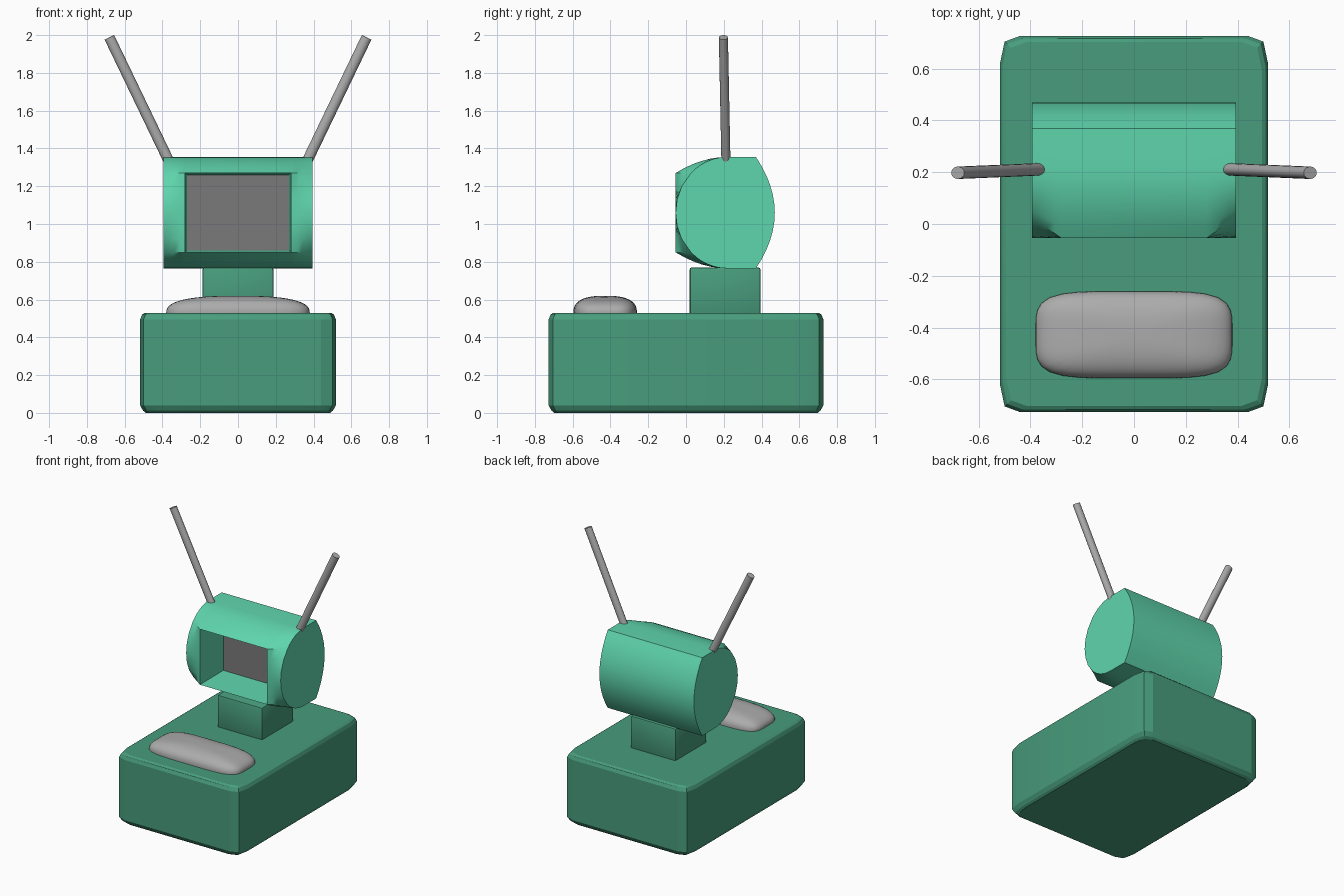
import bpy, bmesh, math
from mathutils import Vector, Matrix

if "Cube" in bpy.data.objects:
    bpy.data.objects.remove(bpy.data.objects["Cube"])


def srgb(r, g, b):
    lin = lambda c: (c / 255 / 12.92) if c < 11 else ((c / 255 + 0.055) / 1.055) ** 2.4
    return (lin(r), lin(g), lin(b), 1.0)


def material(name, colour):
    m = bpy.data.materials.new(name)
    m.diffuse_color = srgb(*colour)
    m.use_nodes = True
    m.node_tree.nodes["Principled BSDF"].inputs["Base Color"].default_value = m.diffuse_color
    return m


dark_green = material("dark green", (72, 157, 125))
light_green = material("light green", (95, 214, 173))
screen_grey = material("screen grey", (122, 122, 122))
metal_grey = material("metal grey", (172, 172, 172))


def finish(bm, name, mats, angle=30):
    bmesh.ops.recalc_face_normals(bm, faces=bm.faces[:])
    me = bpy.data.meshes.new(name)
    bm.to_mesh(me)
    bm.free()
    for m in mats:
        me.materials.append(m)
    ob = bpy.data.objects.new(name, me)
    bpy.context.collection.objects.link(ob)
    me.shade_smooth()
    me.set_sharp_from_angle(angle=math.radians(angle))
    return ob


def loft(bm, rings):
    """Skin closed rings of points and cap both ends."""
    vr = [[bm.verts.new(p) for p in r] for r in rings]
    n = len(vr[0])
    for a, b in zip(vr, vr[1:]):
        for i in range(n):
            j = (i + 1) % n
            bm.faces.new((a[i], a[j], b[j], b[i]))
    bm.faces.new(vr[0])
    bm.faces.new(vr[-1])


# base: chamfered slab
corner = [(0.518, 0.62), (0.5, 0.705), (0.44, 0.727)]
outline = (corner + [(-x, y) for x, y in reversed(corner)]
           + [(-x, -y) for x, y in corner] + [(x, -y) for x, y in reversed(corner)])
rings = []
for z, inset in ((0.0, 0.03), (0.012, 0.015), (0.04, 0), (0.495, 0), (0.52, 0.01), (0.53, 0.024)):
    rings.append([(x - math.copysign(inset, x), y - math.copysign(inset, y), z) for x, y in outline])
bm = bmesh.new()
loft(bm, rings)
finish(bm, "base", [dark_green], 20)

# neck block
bm = bmesh.new()
bmesh.ops.create_cube(bm, size=1, matrix=Matrix.Translation((0, 0.207, 0.64))
                      @ Matrix.Diagonal((0.376, 0.376, 0.26, 1)))
bmesh.ops.bevel(bm, geom=bm.edges[:], offset=0.012, segments=2, profile=0.5, affect='EDGES')
finish(bm, "neck", [dark_green])

# head: square-fronted section at the screen, blending to rounded ends
H, ZC = 0.295, 1.06
FRONT, OPEN_X, END_X, OPEN_H = -0.055, 0.28, 0.395, 0.21
mid, end = [], []
for k in range(4):
    dz = OPEN_H * k / 3
    mid.append((FRONT, dz))
    end.append((0.22 - 0.275 * math.sqrt(1 - (dz / H) ** 2), dz))
a0 = math.asin(OPEN_H / H)
for j in range(1, 7):
    t = j / 6
    a = a0 + (math.pi / 2 - a0) * t
    mid.append((FRONT + 0.275 * t, H - (H - OPEN_H) * (1 - t) ** 2))
    end.append((0.22 - 0.275 * math.cos(a), H * math.sin(a)))
for k in range(7):
    dz = H * (1 - k / 6)
    p = (0.37 + 0.1 * (1 - (dz / H) ** 2), dz)
    mid.append(p)
    end.append(p)


def head_ring(x):
    t = max(0, (abs(x) - OPEN_X) / (END_X - OPEN_X))
    half = [(m[0] + (e[0] - m[0]) * t, m[1] + (e[1] - m[1]) * t) for m, e in zip(mid, end)]
    full = half + [(y, -z) for y, z in half[-2:0:-1]]
    return [(x, y, ZC + z) for y, z in full]


side = [OPEN_X + (END_X - OPEN_X) * i / 4 for i in range(5)]
bm = bmesh.new()
loft(bm, [head_ring(x) for x in [-x for x in reversed(side)] + side])
bmesh.ops.recalc_face_normals(bm, faces=bm.faces[:])
# recess with the screen at its back
opening = [f for f in bm.faces if all(v.co.y < FRONT + 0.001 and abs(v.co.x) < OPEN_X + 0.001
                                      for v in f.verts)
           and abs(f.calc_center_median().x) < 0.01]
bmesh.ops.inset_region(bm, faces=opening, thickness=0.01, depth=0, use_even_offset=True)
for v in {v for f in opening for v in f.verts}:
    v.co.y += 0.265
for f in opening:
    f.material_index = 1
finish(bm, "head", [light_green, screen_grey])

# antennas: slim leaning rods
for s, name in ((-1, "left_antenna"), (1, "right_antenna")):
    a, b = Vector((s * 0.35, 0.212, 1.3)), Vector((s * 0.681, 0.198, 1.988))
    d = b - a
    bm = bmesh.new()
    bmesh.ops.create_cone(bm, cap_ends=True, segments=16, radius1=0.028, radius2=0.028, depth=d.length)
    rot = Vector((0, 0, 1)).rotation_difference(d).to_matrix().to_4x4()
    bmesh.ops.transform(bm, verts=bm.verts[:], matrix=Matrix.Translation((a + b) / 2) @ rot
                        @ Matrix.Diagonal((1, 0.86, 1, 1)))
    finish(bm, name, [metal_grey])

# pad: soft pillow on the front of the base
bm = bmesh.new()
bmesh.ops.create_uvsphere(bm, u_segments=48, v_segments=24, radius=1)
for v in bm.verts:
    x, y, z = v.co
    r = (abs(x) ** 4.5 + abs(y) ** 4.5) ** (1 / 4.5)
    k = (r ** 2.6 + abs(z) ** 2.6) ** (-1 / 2.6)
    v.co = (x * k * 0.38, -0.428 + y * k * 0.168, 0.53 + z * k * 0.09)
finish(bm, "pad", [metal_grey], 60)
